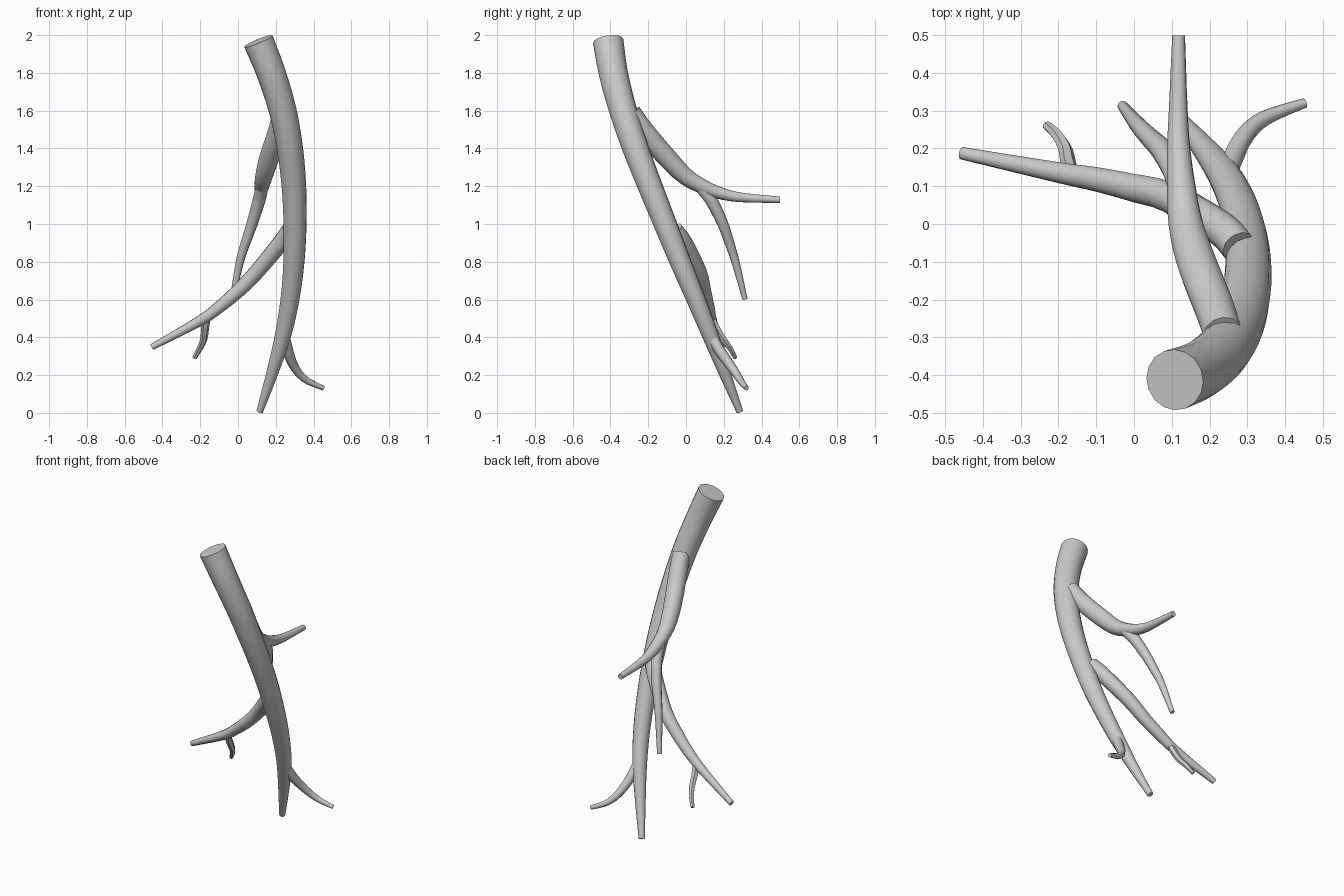
import bpy, bmesh, math
from mathutils import Vector


def catmull(pts, steps):
    """Smooth 4D samples (x, y, z, radius) through the control points."""
    p = [Vector(q) for q in pts]
    p = [p[0] * 2 - p[1]] + p + [p[-1] * 2 - p[-2]]
    out = []
    for i in range(1, len(p) - 2):
        a, b, c, d = p[i - 1:i + 3]
        for s in range(steps):
            t = s / steps
            out.append(0.5 * (2 * b + (c - a) * t + (2 * a - 5 * b + 4 * c - d) * t * t
                              + (3 * b - a - 3 * c + d) * t ** 3))
    out.append(p[-2])
    return out


def branch(name, pts, sides, steps=3):
    """Capped tapering tube swept along a smooth path."""
    samples = catmull(pts, steps)
    pos = [s.to_3d() for s in samples]
    n = len(pos)
    bm = bmesh.new()
    rings, side = [], Vector((1, 0, 0))
    for i in range(n):
        tan = (pos[min(i + 1, n - 1)] - pos[max(i - 1, 0)]).normalized()
        side = (side - tan * side.dot(tan)).normalized()
        up = tan.cross(side)
        r = samples[i][3]
        rings.append([bm.verts.new(pos[i] + r * (math.cos(a) * side + math.sin(a) * up))
                      for a in (2 * math.pi * k / sides for k in range(sides))])
    for a, b in zip(rings, rings[1:]):
        for k in range(sides):
            m = (k + 1) % sides
            bm.faces.new((a[k], a[m], b[m], b[k]))
    bm.faces.new(rings[0])
    bm.faces.new(rings[-1])
    bmesh.ops.recalc_face_normals(bm, faces=bm.faces)
    me = bpy.data.meshes.new(name)
    bm.to_mesh(me)
    bm.free()
    ob = bpy.data.objects.new(name, me)
    bpy.context.collection.objects.link(ob)
    bpy.ops.object.select_all(action='DESELECT')
    ob.select_set(True)
    bpy.context.view_layer.objects.active = ob
    bpy.ops.object.shade_smooth_by_angle(angle=math.radians(50))
    return ob


# Main stem, from the thick cut top down to the tip
branch("main_stem", [
    (0.108, -0.412, 1.968, 0.081), (0.175, -0.385, 1.80, 0.077), (0.237, -0.333, 1.60, 0.073),
    (0.275, -0.267, 1.40, 0.069), (0.296, -0.190, 1.20, 0.065), (0.302, -0.110, 1.00, 0.061),
    (0.296, -0.030, 0.80, 0.056), (0.275, 0.053, 0.60, 0.050), (0.236, 0.133, 0.40, 0.043),
    (0.178, 0.209, 0.20, 0.031), (0.115, 0.285, 0.007, 0.018)], 16)

# Upper branch reaching backwards
branch("upper_branch", [
    (0.235, -0.290, 1.59, 0.052), (0.212, -0.220, 1.49, 0.054), (0.165, -0.100, 1.35, 0.053),
    (0.137, 0.000, 1.250, 0.046), (0.125, 0.100, 1.193, 0.038), (0.118, 0.200, 1.158, 0.031),
    (0.117, 0.300, 1.140, 0.025), (0.118, 0.498, 1.128, 0.017)], 12)

# Twig hanging off the upper branch
branch("upper_twig", [
    (0.128, 0.075, 1.20, 0.034), (0.110, 0.137, 1.12, 0.034), (0.074, 0.195, 1.00, 0.030),
    (0.040, 0.230, 0.90, 0.026), (0.010, 0.262, 0.80, 0.022), (-0.030, 0.312, 0.602, 0.014)], 10)

# Long middle branch sweeping left
branch("middle_branch", [
    (0.275, -0.060, 0.97, 0.046), (0.230, -0.012, 0.905, 0.046), (0.100, 0.068, 0.748, 0.042),
    (0.000, 0.095, 0.645, 0.038), (-0.100, 0.118, 0.560, 0.033), (-0.200, 0.136, 0.488, 0.028),
    (-0.455, 0.187, 0.349, 0.017)], 10)

# Short twig under the middle branch
branch("middle_twig", [
    (-0.165, 0.130, 0.510, 0.022), (-0.174, 0.160, 0.450, 0.021), (-0.181, 0.197, 0.390, 0.019),
    (-0.203, 0.235, 0.340, 0.016), (-0.231, 0.261, 0.291, 0.012)], 6, 2)

# Lower branch curling right
branch("lower_branch", [
    (0.243, 0.128, 0.420, 0.028), (0.262, 0.175, 0.335, 0.029), (0.287, 0.225, 0.265, 0.026),
    (0.325, 0.267, 0.205, 0.022), (0.375, 0.293, 0.165, 0.018), (0.452, 0.320, 0.131, 0.013)], 8, 2)
